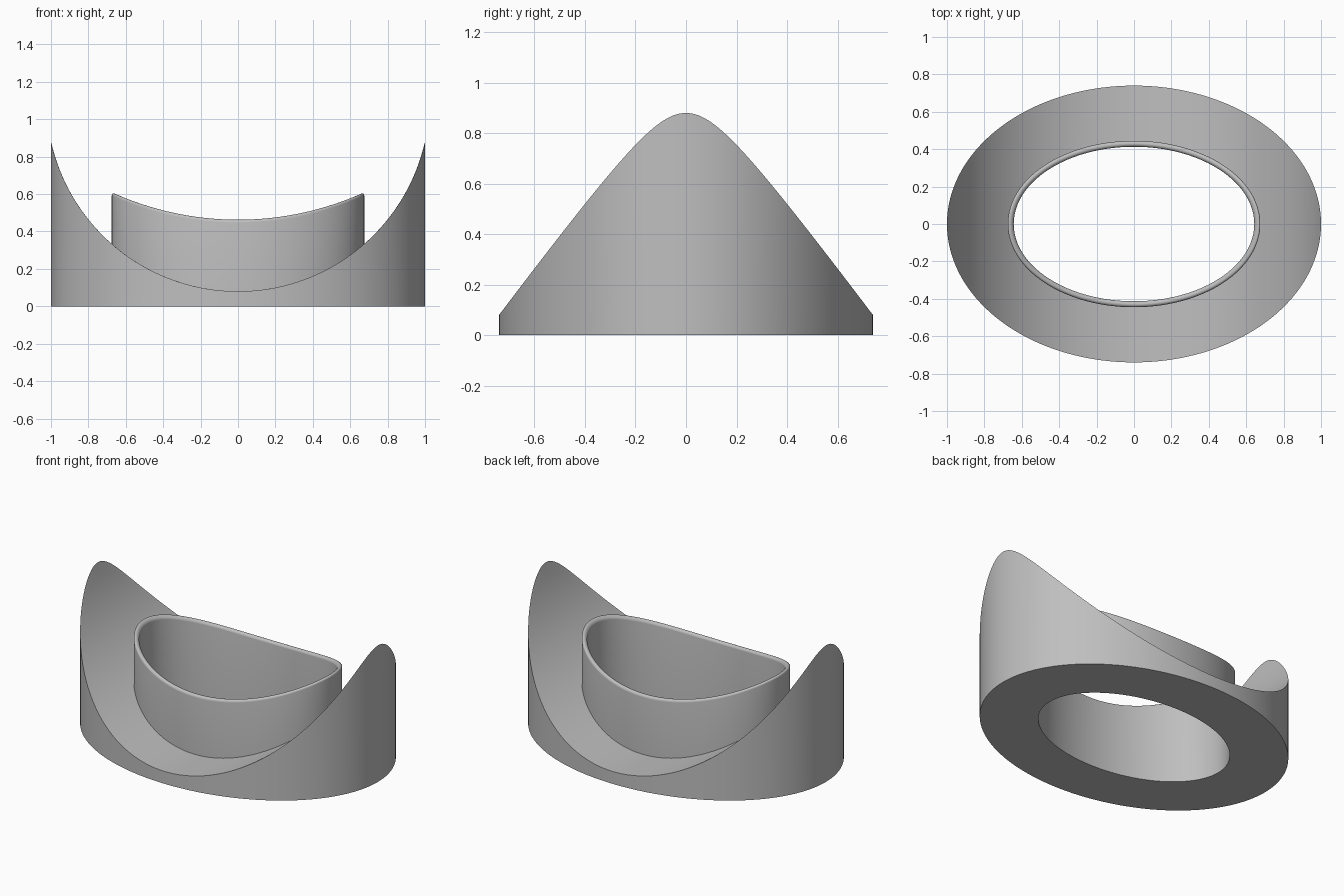
import bpy
import bmesh
from math import sin, cos, pi, sqrt

cube = bpy.data.objects.get("Cube")
if cube:
    bpy.data.objects.remove(cube)

SEGMENTS = 192
OUTER = (1.0, 0.74)      # half-axes of the outer wall
HOLE = (0.643, 0.413)    # half-axes of the opening
WALL = 0.032             # collar thickness
COLLAR = (HOLE[0] + WALL, HOLE[1] + WALL)

grey = bpy.data.materials.new("plain_grey")
grey.use_nodes = True
colour = (0.52, 0.52, 0.52, 1)
grey.diffuse_color = colour
grey.node_tree.nodes["Principled BSDF"].inputs["Base Color"].default_value = colour


def trough(lowest, radius):
    """Height of a cylindrical trough running front to back."""
    return lambda x: lowest + radius - sqrt(radius ** 2 - x ** 2)


def floor(x):
    return 0.0


saddle = trough(0.08, 1.025)
rim = trough(0.463, 1.63)


def loft(name, rings):
    """Skin elliptical rings, each given as (half-axes, height function)."""
    bm = bmesh.new()
    loops = []
    for (a, b), height in rings:
        loop = []
        for i in range(SEGMENTS):
            t = 2 * pi * i / SEGMENTS
            x = a * cos(t)
            loop.append(bm.verts.new((x, b * sin(t), height(x))))
        loops.append(loop)
    for low, high in zip(loops, loops[1:]):
        for i in range(SEGMENTS):
            j = (i + 1) % SEGMENTS
            bm.faces.new((low[i], low[j], high[j], high[i]))
    mesh = bpy.data.meshes.new(name)
    bm.to_mesh(mesh)
    bm.free()
    mesh.materials.append(grey)
    obj = bpy.data.objects.new(name, mesh)
    bpy.context.collection.objects.link(obj)
    bpy.ops.object.select_all(action="DESELECT")
    obj.select_set(True)
    bpy.context.view_layer.objects.active = obj
    bpy.ops.object.shade_smooth_by_angle(angle=pi / 6)
    return obj


# Base: flat underside, upright outer wall, curved saddle top
STEPS = 16
base_rings = [(HOLE, floor), (OUTER, floor)]
for k in range(STEPS + 1):
    f = k / STEPS
    axes = tuple(o + (c - o) * f for o, c in zip(OUTER, COLLAR))
    base_rings.append((axes, saddle))
loft("saddle_base", base_rings)

# Collar: outer wall, rounded rim, inner wall down through the base
r = WALL / 2
collar_rings = [(COLLAR, saddle)]
for k in range(13):
    phi = pi * k / 12
    axes = tuple(h + r + r * cos(phi) for h in HOLE)
    collar_rings.append((axes, lambda x, p=phi: rim(x) - r + r * sin(p)))
collar_rings.append((HOLE, floor))
loft("collar", collar_rings)
